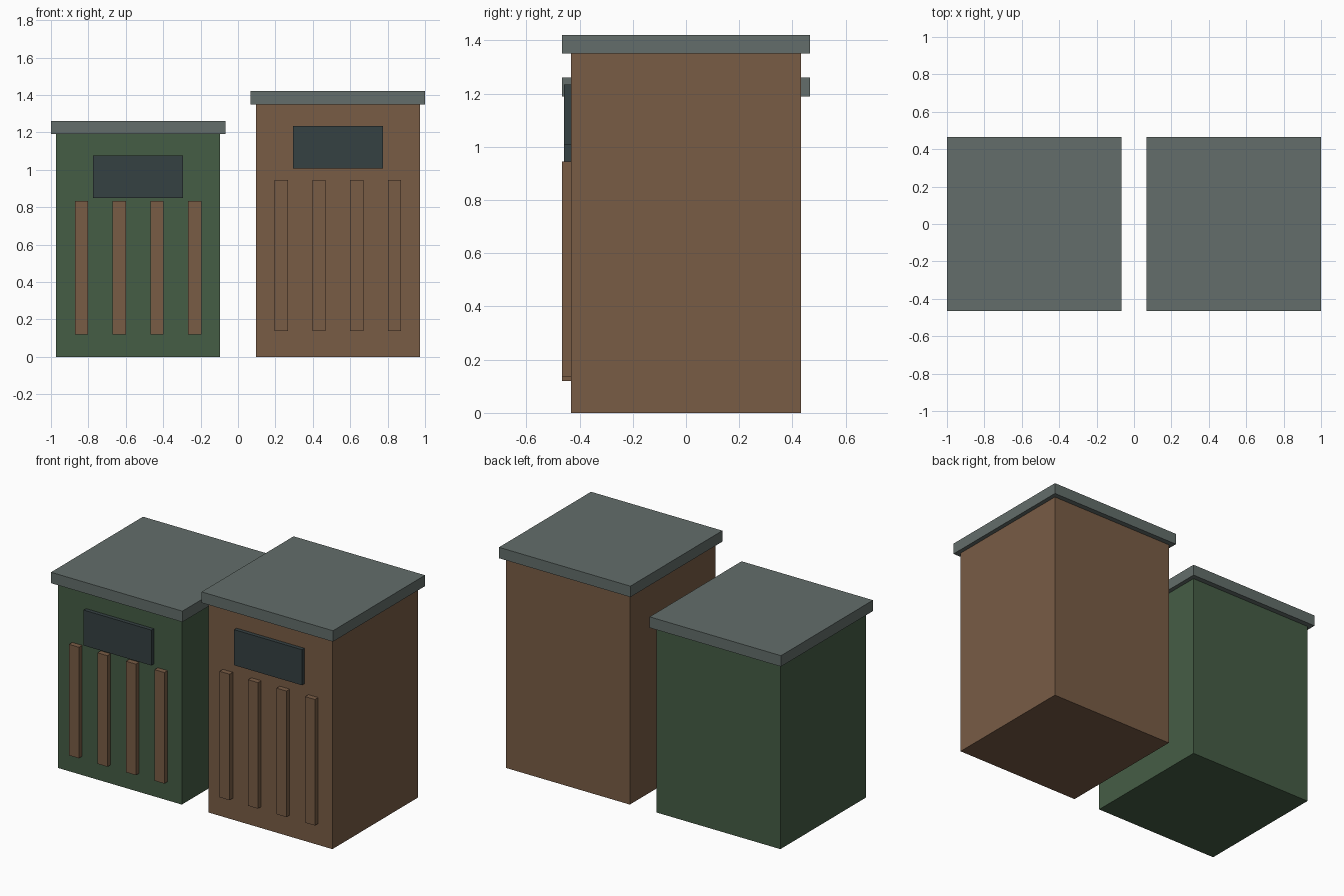
import bpy

cube = bpy.data.objects.get("Cube")
if cube:
    bpy.data.objects.remove(cube, do_unlink=True)


def make_material(name, rgb):
    mat = bpy.data.materials.new(name)
    mat.use_nodes = True
    color = (*rgb, 1.0)
    mat.diffuse_color = color
    mat.node_tree.nodes["Principled BSDF"].inputs["Base Color"].default_value = color
    return mat


green = make_material("dark green", (0.06, 0.11, 0.06))
brown = make_material("wood brown", (0.19, 0.107, 0.06))
grey = make_material("lid grey", (0.125, 0.155, 0.145))
slate = make_material("dark slate", (0.036, 0.052, 0.055))


def box(name, mat, x, y, z):
    """Box spanning the given (low, high) range on each axis."""
    bpy.ops.mesh.primitive_cube_add(size=1, location=[sum(r) / 2 for r in (x, y, z)])
    obj = bpy.context.object
    obj.name = name
    obj.scale = [r[1] - r[0] for r in (x, y, z)]
    bpy.ops.object.transform_apply(location=False, rotation=False, scale=True)
    obj.data.materials.append(mat)
    return obj


FRONT = -0.433


def bin_unit(label, cx, height, body_mat, slot, slats):
    def span(half, offset=0):
        return (cx + offset - half, cx + offset + half)

    # Body and overhanging lid
    box(label + "_body", body_mat, span(0.439), (FRONT, -FRONT), (0, height))
    box(label + "_lid", grey, span(0.466), (-0.466, 0.466), (height, height + 0.07))
    # Dark opening panel
    box(label + "_opening", slate, span(0.24), (-0.458, FRONT + 0.01), slot)
    # Vertical front slats
    for i in range(4):
        box(f"{label}_slat_{i + 1}", brown, span(0.035, (i - 1.5) * 0.202),
            (-0.466, FRONT + 0.01), slats)


bin_unit("short_bin", -0.534, 1.19, green, (0.848, 1.075), (0.12, 0.832))
bin_unit("tall_bin", 0.534, 1.35, brown, (1.007, 1.235), (0.137, 0.945))
